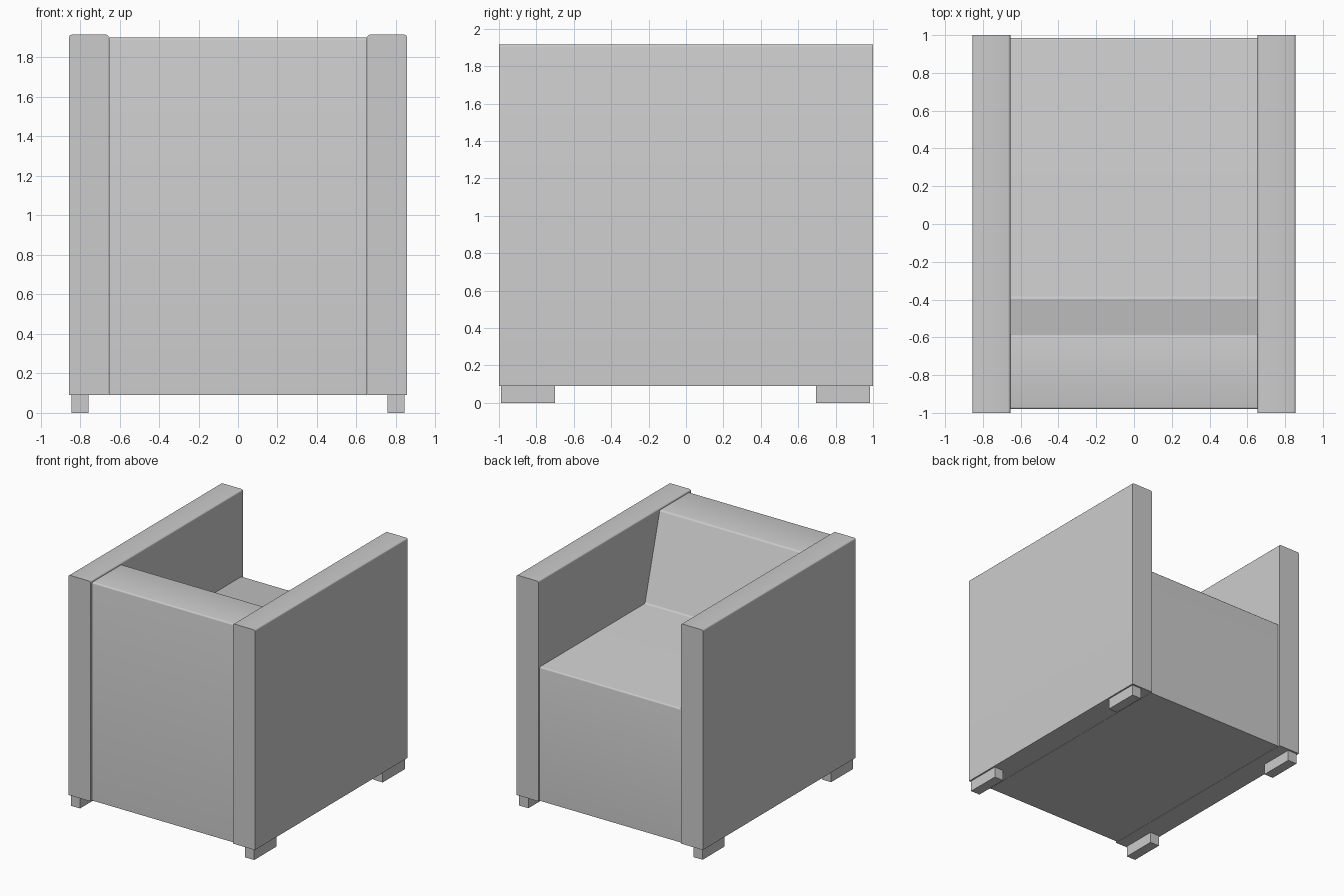
import bpy, bmesh, math
from mathutils import Matrix, Vector

if "Cube" in bpy.data.objects:
    bpy.data.objects.remove(bpy.data.objects["Cube"], do_unlink=True)

fabric = bpy.data.materials.new("light_grey")
fabric.use_nodes = True
GREY = (0.6, 0.6, 0.6, 1.0)
fabric.diffuse_color = GREY
fabric.node_tree.nodes["Principled BSDF"].inputs["Base Color"].default_value = GREY


def finish(name, bm, smooth):
    bmesh.ops.recalc_face_normals(bm, faces=bm.faces)
    mesh = bpy.data.meshes.new(name)
    bm.to_mesh(mesh)
    bm.free()
    obj = bpy.data.objects.new(name, mesh)
    mesh.materials.append(fabric)
    bpy.context.collection.objects.link(obj)
    if smooth:
        bpy.ops.object.select_all(action='DESELECT')
        obj.select_set(True)
        bpy.context.view_layer.objects.active = obj
        bpy.ops.object.shade_smooth_by_angle(angle=math.radians(35))
    return obj


def box(name, low, high, round_top=0.0):
    low, high = Vector(low), Vector(high)
    bm = bmesh.new()
    bmesh.ops.create_cube(bm, size=1, matrix=Matrix.Translation((low + high) / 2)
                          @ Matrix.Diagonal((*(high - low), 1)))
    if round_top:
        # soften the two long upper edges
        edges = [e for e in bm.edges
                 if all(v.co.z > high.z - 0.001 for v in e.verts)
                 and abs(e.verts[0].co.y - e.verts[1].co.y) > 0.1]
        bmesh.ops.bevel(bm, geom=edges, offset=round_top, segments=3,
                        profile=0.5, affect='EDGES')
    return finish(name, bm, round_top > 0)


# Seat and sloping backrest: one side profile (y, z) extruded across the chair
profile = [(-0.98, 0.09), (0.985, 0.09), (0.985, 1.2),
           (-0.395, 1.2), (-0.59, 1.9), (-0.98, 1.9)]
HALF = 0.653
bm = bmesh.new()
side = bm.faces.new([bm.verts.new((-HALF, y, z)) for y, z in profile])
ext = bmesh.ops.extrude_face_region(bm, geom=[side], use_keep_orig=True)
bmesh.ops.translate(bm, vec=(2 * HALF, 0, 0),
                    verts=[g for g in ext["geom"] if isinstance(g, bmesh.types.BMVert)])
# soften the upper cross edges and the crease between seat and back
soft = [e for e in bm.edges if abs(e.verts[0].co.x - e.verts[1].co.x) > 1
        and e.verts[0].co.z > 1]
bmesh.ops.bevel(bm, geom=soft, offset=0.012, segments=3, profile=0.5, affect='EDGES')
finish("seat_and_backrest", bm, True)

# Arm panels and feet, mirrored left and right
for label, s in (("left", 1), ("right", -1)):
    def pair(a, b):
        return sorted((s * a, s * b))
    x0, x1 = pair(0.655, 0.855)
    box(label + "_arm", (x0, -1, 0.09), (x1, 1, 1.915), 0.012)
    x0, x1 = pair(0.757, 0.842)
    for end, y0, y1 in (("front", -0.99, -0.7), ("back", 0.695, 0.985)):
        box(f"{label}_{end}_foot", (x0, y0, 0), (x1, y1, 0.09))
